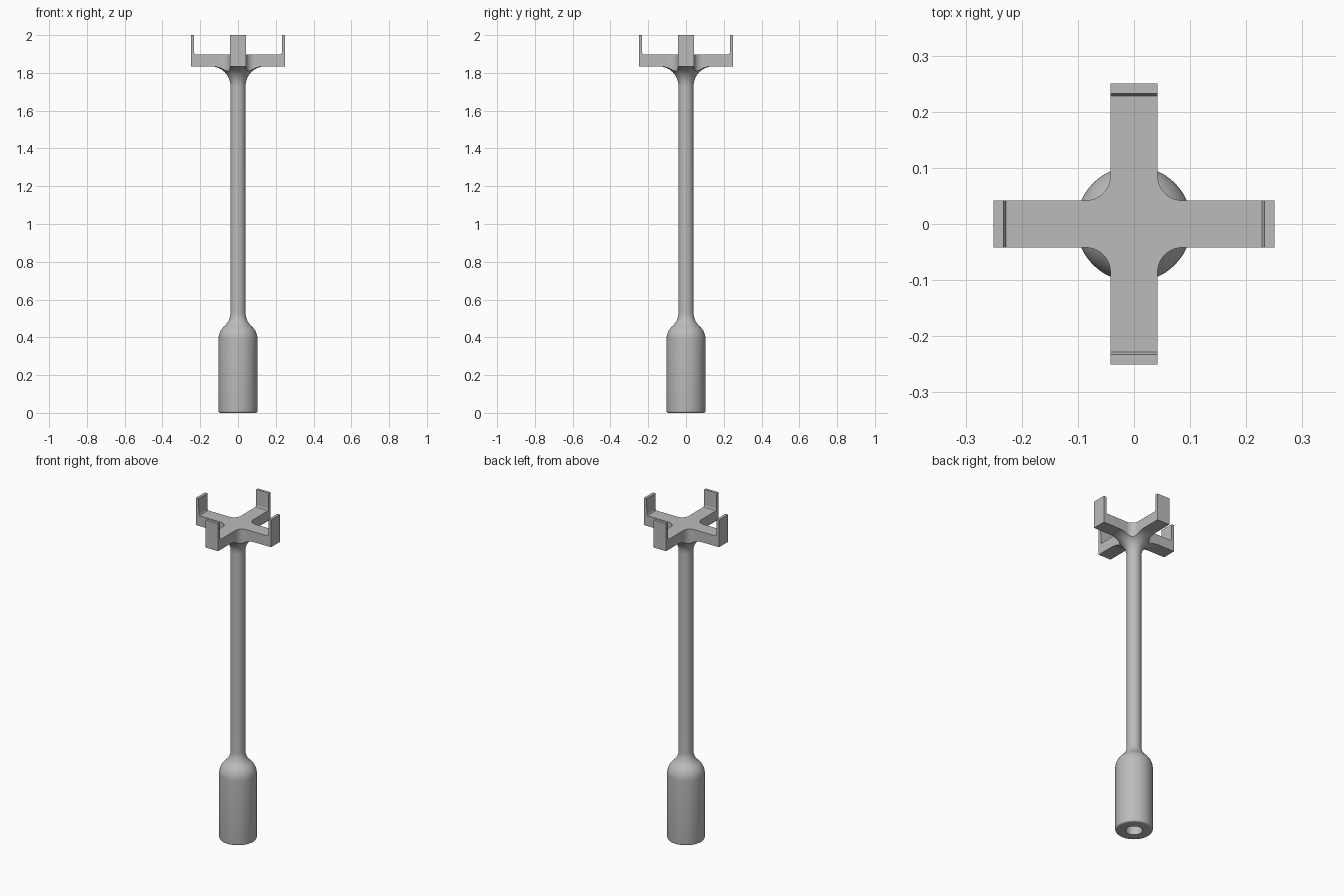
import bpy
import bmesh
from math import sin, cos, pi, radians, atan2

if "Cube" in bpy.data.objects:
    bpy.data.objects.remove(bpy.data.objects["Cube"], do_unlink=True)

GREY = (0.5, 0.5, 0.5, 1)
grey = bpy.data.materials.new("plain_grey")
grey.use_nodes = True
grey.diffuse_color = GREY
grey.node_tree.nodes["Principled BSDF"].inputs["Base Color"].default_value = GREY


def arc(cx, cy, r, start, end, steps=10):
    """Points on a circular arc, angles in degrees."""
    angles = [radians(start + (end - start) * i / steps) for i in range(steps + 1)]
    return [(cx + r * cos(a), cy + r * sin(a)) for a in angles]


def finish(bm, name):
    bmesh.ops.remove_doubles(bm, verts=bm.verts, dist=1e-5)
    bmesh.ops.recalc_face_normals(bm, faces=bm.faces)
    mesh = bpy.data.meshes.new(name)
    bm.to_mesh(mesh)
    bm.free()
    mesh.materials.append(grey)
    obj = bpy.data.objects.new(name, mesh)
    bpy.context.collection.objects.link(obj)
    return obj


def lathe(name, profile, steps=64):
    """Revolve (radius, height) points about the z axis."""
    bm = bmesh.new()
    verts = [bm.verts.new((r, 0, z)) for r, z in profile]
    edges = [bm.edges.new(pair) for pair in zip(verts, verts[1:])]
    bmesh.ops.spin(bm, geom=verts + edges, axis=(0, 0, 1), cent=(0, 0, 0),
                   angle=2 * pi, steps=steps, use_merge=True)
    return finish(bm, name)


def extrude(name, points, offset):
    """Extrude a closed outline of 3D points along an offset."""
    bm = bmesh.new()
    face = bm.faces.new([bm.verts.new(p) for p in points])
    result = bmesh.ops.extrude_face_region(bm, geom=[face], use_keep_orig=True)
    moved = [v for v in result["geom"] if isinstance(v, bmesh.types.BMVert)]
    bmesh.ops.translate(bm, verts=moved, vec=offset)
    return finish(bm, name)


def smooth(obj):
    bpy.ops.object.select_all(action='DESELECT')
    obj.select_set(True)
    bpy.context.view_layer.objects.active = obj
    bpy.ops.object.shade_smooth_by_angle(angle=radians(30))


SHAFT_R, BASE_R, HOLE_R = 0.04, 0.103, 0.046
SHOULDER_Z, NECK_Z, FLARE_Z = 0.39, 0.53, 1.73
ARM_LOW, ARM_TOP, REACH, HALF = 1.835, 1.897, 0.25, 0.042

# Handle and shaft: bored base, S-curved shoulder, slim stem
width, height = BASE_R - SHAFT_R, NECK_Z - SHOULDER_Z
theta = 2 * atan2(width, height)
bend = height / sin(theta) / 2
turn = theta * 180 / pi
profile = [(0, 0.3), (HOLE_R, 0.3), (HOLE_R, 0)]
profile += arc(BASE_R - 0.01, 0.01, 0.01, -90, 0, 5)
profile += arc(BASE_R - bend, SHOULDER_Z, bend, 0, turn)
profile += arc(SHAFT_R + bend, NECK_Z, bend, 180 + turn, 180)
profile += [(SHAFT_R, FLARE_Z)]
smooth(lathe("handle_and_shaft", profile))

# Head: flared disc trimmed to a cross with rounded inner corners
flare = ARM_LOW - FLARE_Z
head = lathe("cross_head", [(0, FLARE_Z)]
             + arc(SHAFT_R + flare, FLARE_Z, flare, 180, 90, 14)
             + [(0.32, ARM_LOW), (0.32, ARM_TOP), (0, ARM_TOP)])

FILLET = 0.044
quarter = [(REACH, -HALF), (REACH, HALF)]
quarter += arc(HALF + FILLET, HALF + FILLET, FILLET, 270, 180)
outline = []
for c, s in ((1, 0), (0, 1), (-1, 0), (0, -1)):
    outline += [(x * c - y * s, x * s + y * c, 1.65) for x, y in quarter]
cutter = extrude("cross_cutter", outline, (0, 0, 0.4))
cutter.hide_render = True

trim = head.modifiers.new("trim", 'BOOLEAN')
trim.operation = 'INTERSECT'
trim.solver = 'EXACT'
trim.object = cutter
bpy.context.view_layer.objects.active = head
bpy.ops.object.modifier_apply(modifier=trim.name)
bpy.data.objects.remove(cutter, do_unlink=True)
smooth(head)

# Upright prongs at the arm ends, slightly thicker at the foot
section = [(REACH, ARM_TOP), (REACH, 2), (0.233, 2), (0.232, 1.905), (0.228, ARM_TOP)]
for i, side in enumerate(("left", "back", "right", "front")):
    prong = extrude(side + "_prong", [(x, -HALF, z) for x, z in section],
                    (0, 2 * HALF, 0))
    prong.rotation_euler.z = i * pi / 2
